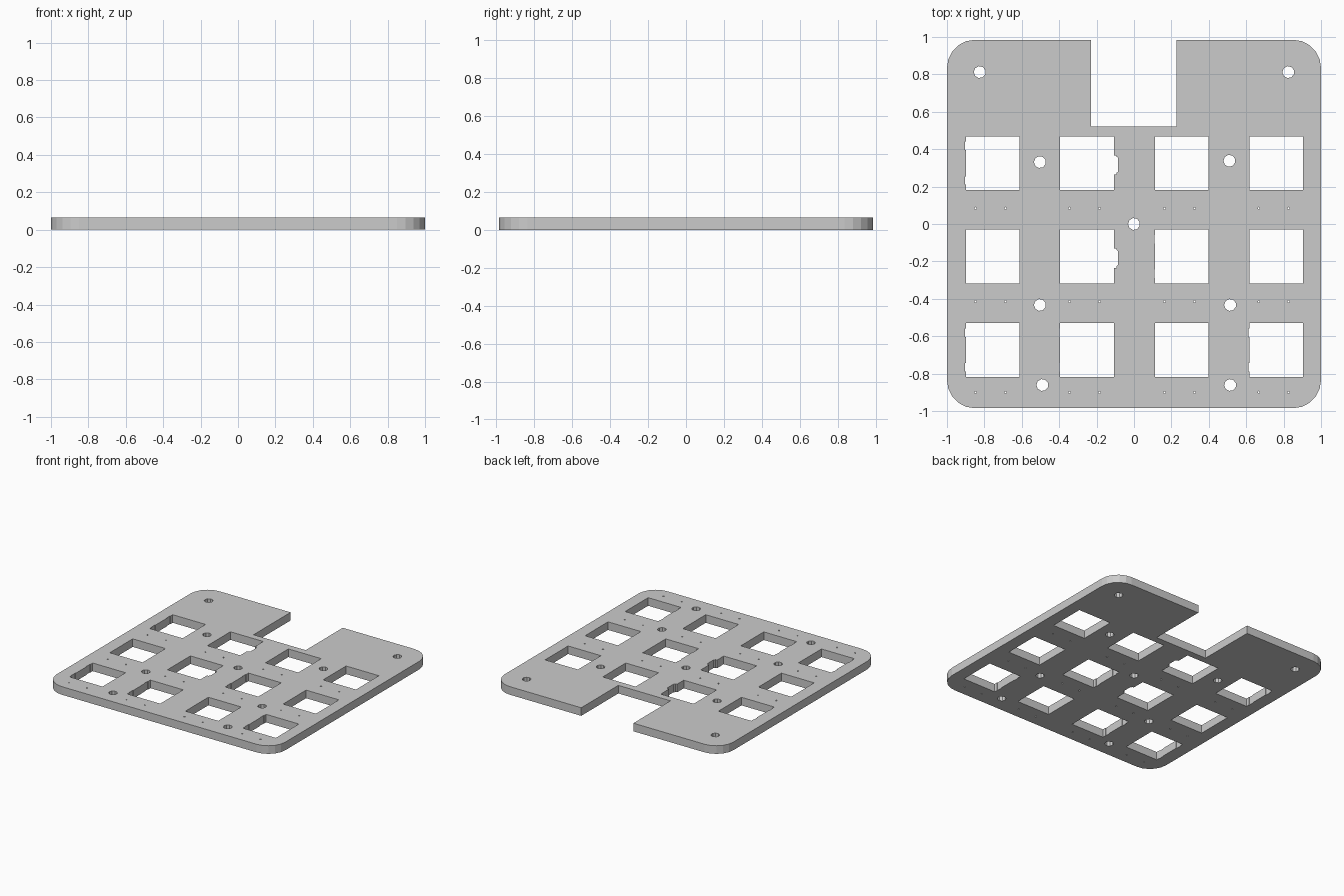
import bpy, bmesh, math

if "Cube" in bpy.data.objects:
    bpy.data.objects.remove(bpy.data.objects["Cube"])

T = 0.064      # plate thickness
H = 0.985      # half depth in y

curve = bpy.data.curves.new("plate_profile", 'CURVE')
curve.dimensions = '2D'
curve.fill_mode = 'BOTH'
curve.extrude = T / 2


def loop(points):
    """Add a closed straight-sided outline; inner ones become holes."""
    s = curve.splines.new('POLY')
    s.points.add(len(points) - 1)
    for p, (x, y) in zip(s.points, points):
        p.co = (x, y, 0, 1)
    s.use_cyclic_u = True


def hole(x, y, r, n):
    loop([(x + r * math.cos(2 * math.pi * (i + 0.5) / n),
           y + r * math.sin(2 * math.pi * (i + 0.5) / n)) for i in range(n)])


def corner(cx, cy, start, r=0.15, n=5):
    return [(cx + r * math.cos(start + i * math.pi / 2 / n),
             cy + r * math.sin(start + i * math.pi / 2 / n)) for i in range(n + 1)]


# Rounded outline with a rectangular bay in the back edge
c, d = 1 - 0.15, H - 0.15
loop(corner(c, d, 0)
     + [(0.226, H), (0.226, 0.522), (-0.23, 0.522), (-0.23, H)]
     + corner(-c, d, math.pi / 2) + corner(-c, -d, math.pi)
     + corner(c, -d, 1.5 * math.pi))

# Switch openings: some have a side tab notch or two thin clip slits
cols = [-0.755, -0.251, 0.256, 0.76]
rows = [0.325, -0.174, -0.674]
tabs = {(1, 0), (1, 1)}
slits = {(0, 0), (2, 1), (0, 2), (1, 2), (3, 2)}
h = 0.1435
for i, x in enumerate(cols):
    for j, y in enumerate(rows):
        pts = [(x - h, y - h), (x + h, y - h)]
        if (i, j) in tabs:
            e = x + h
            pts += [(e, y - 0.06), (e + 0.014, y - 0.06), (e + 0.014, y - 0.052),
                    (e + 0.022, y - 0.045), (e + 0.022, y + 0.03),
                    (e + 0.014, y + 0.035), (e + 0.014, y + 0.042), (e, y + 0.042)]
        pts += [(x + h, y + h), (x - h, y + h)]
        if (i, j) in slits:
            w = x - h
            for a, b in ((0.115, 0.07), (-0.07, -0.115)):
                pts += [(w, y + a), (w - 0.004, y + a), (w - 0.004, y + b), (w, y + b)]
        loop(pts)
        # Pair of pin holes below each opening
        for k in (-0.093, 0.067):
            hole(x + k, y - 0.241 + (0.015 if j == 2 else 0), 0.006, 6)

# Screw holes
for x, y in [(-0.825, 0.812), (0.825, 0.812), (-0.503, 0.331), (0.51, 0.338), (0, 0),
             (-0.503, -0.433), (0.514, -0.433), (-0.49, -0.861), (0.514, -0.861)]:
    hole(x, y, 0.032, 9)

# Turn the filled profile into one welded solid plate
tmp = bpy.data.objects.new("plate_profile", curve)
bpy.context.collection.objects.link(tmp)
dg = bpy.context.evaluated_depsgraph_get()
mesh = bpy.data.meshes.new_from_object(tmp.evaluated_get(dg))
bpy.data.objects.remove(tmp)
bm = bmesh.new()
bm.from_mesh(mesh)
bmesh.ops.remove_doubles(bm, verts=bm.verts, dist=0.0001)
bmesh.ops.translate(bm, verts=bm.verts, vec=(0, 0, T / 2))
bmesh.ops.recalc_face_normals(bm, faces=bm.faces)
for f in bm.faces:
    f.smooth = False
bm.to_mesh(mesh)
bm.free()
mesh.name = "switch_plate"
plate = bpy.data.objects.new("switch_plate", mesh)
bpy.context.collection.objects.link(plate)
